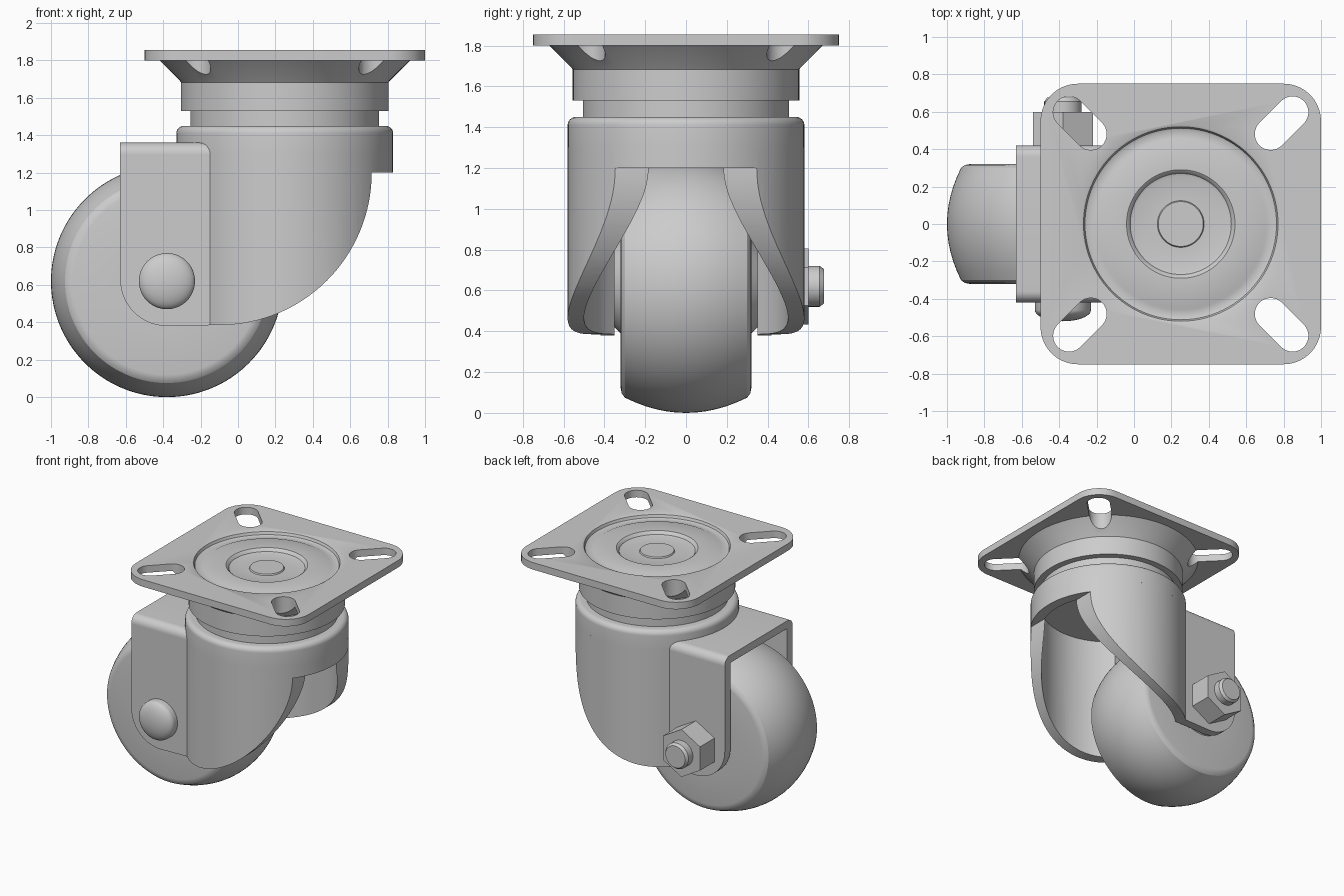
import bpy, bmesh, math
from mathutils import Matrix, Vector

cube = bpy.data.objects.get("Cube")
if cube:
    bpy.data.objects.remove(cube, do_unlink=True)

steel = bpy.data.materials.new("plain_grey")
steel.use_nodes = True
GREY = (0.604, 0.604, 0.604, 1)
steel.diffuse_color = GREY
steel.node_tree.nodes["Principled BSDF"].inputs["Base Color"].default_value = GREY

SWIVEL = Vector((0.25, 0, 0))
AXLE = Vector((-0.38, 0, 0.62))
ALONG_Y = Matrix.Translation(AXLE) @ Matrix.Rotation(-math.pi / 2, 4, 'X')
ON_SWIVEL = Matrix.Translation(SWIVEL)


def finish(name, bm):
    bmesh.ops.recalc_face_normals(bm, faces=bm.faces)
    if bm.calc_volume(signed=True) < 0:
        bmesh.ops.reverse_faces(bm, faces=bm.faces)
    mesh = bpy.data.meshes.new(name)
    bm.to_mesh(mesh)
    bm.free()
    obj = bpy.data.objects.new(name, mesh)
    bpy.context.collection.objects.link(obj)
    mesh.materials.append(steel)
    return obj


def lathe(name, profile, place, steps=96):
    """Turn (radius, height) points around z; both ends lie on the axis."""
    bm = bmesh.new()
    verts = [bm.verts.new((r, 0, z)) for r, z in profile]
    edges = [bm.edges.new(pair) for pair in zip(verts, verts[1:])]
    bmesh.ops.spin(bm, geom=verts + edges, cent=(0, 0, 0), axis=(0, 0, 1),
                   angle=math.tau, steps=steps)
    bmesh.ops.remove_doubles(bm, verts=bm.verts, dist=0.0005)
    bm.transform(place)
    return finish(name, bm)


def prism(name, points, low, high, axis):
    """Extrude a flat outline along the x, y or z axis."""
    at = {'x': lambda a, b: (low, a, b), 'y': lambda a, b: (a, low, b),
          'z': lambda a, b: (a, b, low)}[axis]
    bm = bmesh.new()
    face = bm.faces.new([bm.verts.new(at(a, b)) for a, b in points])
    new = bmesh.ops.extrude_face_region(bm, geom=[face])["geom"]
    shift = Vector([(high - low) * (axis == k) for k in "xyz"])
    bmesh.ops.translate(bm, vec=shift, verts=[v for v in new if isinstance(v, bmesh.types.BMVert)])
    return finish(name, bm)


def arc(a, b, r, start, end, n=10):
    angles = [math.radians(start + (end - start) * i / n) for i in range(n + 1)]
    return [(a + r * math.cos(t), b + r * math.sin(t)) for t in angles]


def combine(obj, other, operation):
    """Apply a boolean and discard the tool object."""
    mod = obj.modifiers.new("cut", 'BOOLEAN')
    mod.operation, mod.object, mod.solver = operation, other, 'EXACT'
    bpy.context.view_layer.update()
    result = obj.evaluated_get(bpy.context.evaluated_depsgraph_get())
    mesh = bpy.data.meshes.new_from_object(result)
    obj.modifiers.clear()
    obj.data = mesh
    bpy.data.objects.remove(other, do_unlink=True)


# Mounting plate with flared socket, stepped dish and four diagonal slots
corner, half = 0.2, 0.75
outline = []
for i, (sx, sy) in enumerate([(1, 1), (-1, 1), (-1, -1), (1, -1)]):
    c = half - corner
    outline += arc(SWIVEL.x + sx * c, sy * c, corner, 90 * i, 90 * i + 90)
plate = prism("mounting_plate", outline, 1.8, 1.855, 'z')
flare = lathe("flare", [(0, 1.66), (0.54, 1.66), (0.56, 1.69), (0.68, 1.81), (0, 1.81)], ON_SWIVEL)
combine(plate, flare, 'UNION')
dish = lathe("dish", [(0, 1.9), (0.53, 1.9), (0.53, 1.855), (0.52, 1.85), (0.512, 1.83),
                      (0.5, 1.825), (0.46, 1.825), (0.445, 1.832), (0.29, 1.832),
                      (0.28, 1.825), (0.27, 1.81), (0.255, 1.805), (0.125, 1.805),
                      (0.12, 1.815), (0, 1.815)], ON_SWIVEL)
combine(plate, dish, 'DIFFERENCE')
for i in range(4):
    turn = 45 + 90 * i
    ca, sa = math.cos(math.radians(turn)), math.sin(math.radians(turn))
    near, far = 0.68, 0.845
    slot = arc(SWIVEL.x + far * ca, far * sa, 0.085, turn - 90, turn + 90, 16)
    slot += arc(SWIVEL.x + near * ca, near * sa, 0.085, turn + 90, turn + 270, 16)
    combine(plate, prism("slot", slot, 1.5, 2, 'z'), 'DIFFERENCE')

# Swivel bearing collar and neck
collar = lathe("bearing_collar", [(0, 1.53), (0.555, 1.53), (0.555, 1.685), (0, 1.685)], ON_SWIVEL)
neck = lathe("bearing_neck", [(0, 1.43), (0.505, 1.43), (0.505, 1.54), (0, 1.54)], ON_SWIVEL)

# Fork crown: hollow round cap with a rounded top edge
OUTER, INNER, SHOULDER = 0.58, 0.5, 1.3
crown = lathe("fork_crown", [(0, 1.38), (INNER, 1.38), (INNER, SHOULDER), (OUTER, SHOULDER)]
              + arc(0.54, 1.41, 0.04, 0, 90, 6) + [(0, 1.45)], ON_SWIVEL)

# Fork walls: keyhole-shaped shell, open at the wheel end, trimmed below by a sweeping curve
BACK, LEG, GAP = -0.63, 0.42, 0.35
wide = 180 - math.degrees(math.asin(LEG / OUTER))
slim = 180 - math.degrees(math.asin(GAP / INNER))
shell = [(BACK, -LEG)] + arc(SWIVEL.x, 0, OUTER, -wide, wide, 72) + [(BACK, LEG), (BACK, GAP)]
shell += arc(SWIVEL.x, 0, INNER, slim, -slim, 72) + [(BACK, -GAP)]
walls = prism("fork_walls", shell, 0.3, SHOULDER, 'z')
below = [(-0.8, 0.2), (-0.8, 0.63), (BACK, 0.63)] + arc(-0.38, 0.63, 0.25, 180, 270, 14)[1:]
below += arc(-0.1, 1.2, 0.815, 270, 360, 32)[1:] + [(1, 1.2), (1, 0.2)]
combine(walls, prism("trim", below, -1, 1, 'y'), 'DIFFERENCE')

# Bracket roof joining the two legs behind the crown
round_edge = 1.36 - SHOULDER
roof_outline = arc(LEG - round_edge, SHOULDER, round_edge, 0, 90)
roof_outline += arc(round_edge - LEG, SHOULDER, round_edge, 90, 180)
roof = prism("bracket_roof", roof_outline, BACK, -0.15, 'x')

# Wheel with crowned tread and low hubs
tread = [(0.62 - 0.075 * (y / 0.3) ** 2, y) for y in [-0.3 + 0.05 * i for i in range(13)]]
edge = [(0.2, 0.35), (0.23, 0.32), (0.5, 0.32), (0.525, 0.315)]
wheel = lathe("wheel", [(0, -0.35)] + [(r, -y) for r, y in edge] + tread
              + edge[::-1] + [(0, 0.35)], ALONG_Y, 128)

# Axle bolt: domed head at the front, threaded end at the back
dome = [(0, -0.52)] + [(0.15 * math.sin(t), -0.46 - 0.06 * math.cos(t))
                       for t in [math.pi / 20 * i for i in range(1, 11)]]
bolt = lathe("axle_bolt", dome + [(0.15, -0.42), (0.1, -0.41), (0.1, 0.655), (0.085, 0.675),
                                  (0, 0.675)], ALONG_Y, 64)

# Hexagonal nut, point upward
nut = prism("axle_nut", arc(AXLE.x, AXLE.z, 0.186, 90, 390, 5), 0.415, 0.6, 'y')

# Smooth curved faces, keep machined edges crisp
for obj in (plate, collar, neck, crown, walls, roof, wheel, bolt, nut):
    bpy.ops.object.select_all(action='DESELECT')
    obj.select_set(True)
    bpy.context.view_layer.objects.active = obj
    bpy.ops.object.shade_smooth_by_angle(angle=math.radians(28))
